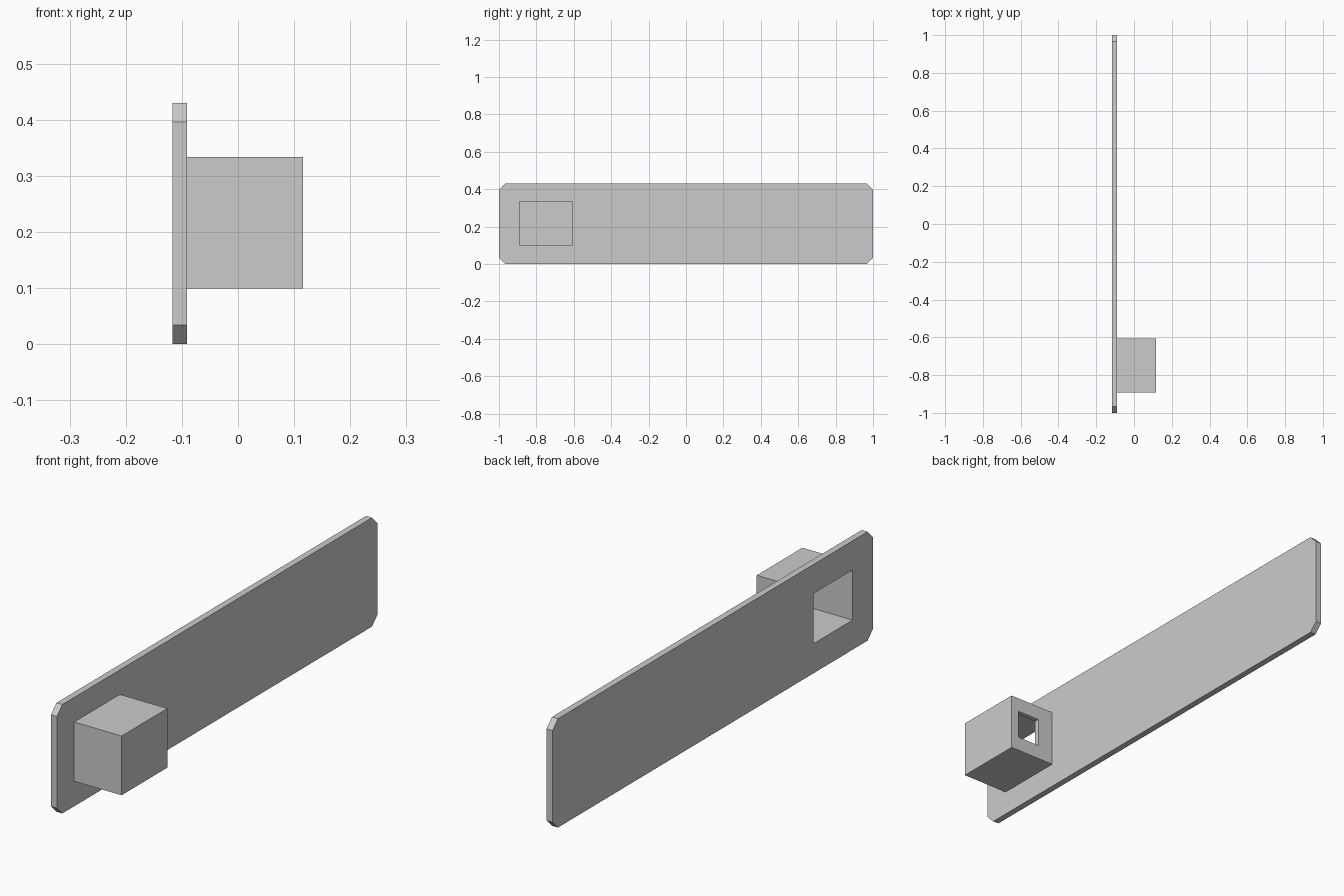
import bpy
import bmesh

cube = bpy.data.objects.get("Cube")
if cube:
    bpy.data.objects.remove(cube, do_unlink=True)

gray = bpy.data.materials.new("plain_gray")
gray.use_nodes = True
gray.diffuse_color = (0.6, 0.6, 0.6, 1)
gray.node_tree.nodes["Principled BSDF"].inputs["Base Color"].default_value = (0.6, 0.6, 0.6, 1)


def prism(name, x0, x1, outline):
    """Extrude a (y, z) outline along x."""
    bm = bmesh.new()
    face = bm.faces.new([bm.verts.new((x0, y, z)) for y, z in outline])
    grown = bmesh.ops.extrude_face_region(bm, geom=[face])["geom"]
    verts = [g for g in grown if isinstance(g, bmesh.types.BMVert)]
    bmesh.ops.translate(bm, verts=verts, vec=(x1 - x0, 0, 0))
    bmesh.ops.recalc_face_normals(bm, faces=bm.faces)
    mesh = bpy.data.meshes.new(name)
    bm.to_mesh(mesh)
    bm.free()
    mesh.materials.append(gray)
    obj = bpy.data.objects.new(name, mesh)
    bpy.context.collection.objects.link(obj)
    return obj


def rect(y0, y1, z0, z1):
    return [(y0, z0), (y1, z0), (y1, z1), (y0, z1)]


def cut(target, cutter):
    """Subtract the cutter, bake the result and discard the cutter."""
    mod = target.modifiers.new("cut", 'BOOLEAN')
    mod.operation = 'DIFFERENCE'
    mod.solver = 'EXACT'
    mod.object = cutter
    cutter.hide_render = True
    bpy.context.view_layer.objects.active = target
    bpy.ops.object.modifier_apply(modifier=mod.name)
    bpy.data.objects.remove(cutter, do_unlink=True)


# Main dimensions
back, inner, outer = -0.117, -0.091, 0.116
height, chamfer, wall = 0.43, 0.034, 0.018
y0, y1, z0, z1 = -0.892, -0.607, 0.099, 0.333
cavity = rect(y0 + 0.02, y1 - 0.02, z0 + wall, z1 - wall)

# Long plate with clipped corners and a window into the housing
c, h = chamfer, height
plate = prism("plate", back, inner, [
    (-1 + c, 0), (1 - c, 0), (1, c), (1, h - c),
    (1 - c, h), (-1 + c, h), (-1, h - c), (-1, c)])
cut(plate, prism("window_cutter", back - 0.1, inner + 0.1, cavity))

# Hollow housing, open towards the plate
housing = prism("housing", inner, outer, rect(y0, y1, z0, z1))
cut(housing, prism("cavity_cutter", inner - 0.1, outer - wall, cavity))

# Opening through the rear wall of the housing
cut(housing, prism("port_cutter", -0.02, 0.081, rect(y1 - 0.08, y1 + 0.1, 0.158, 0.275)))
